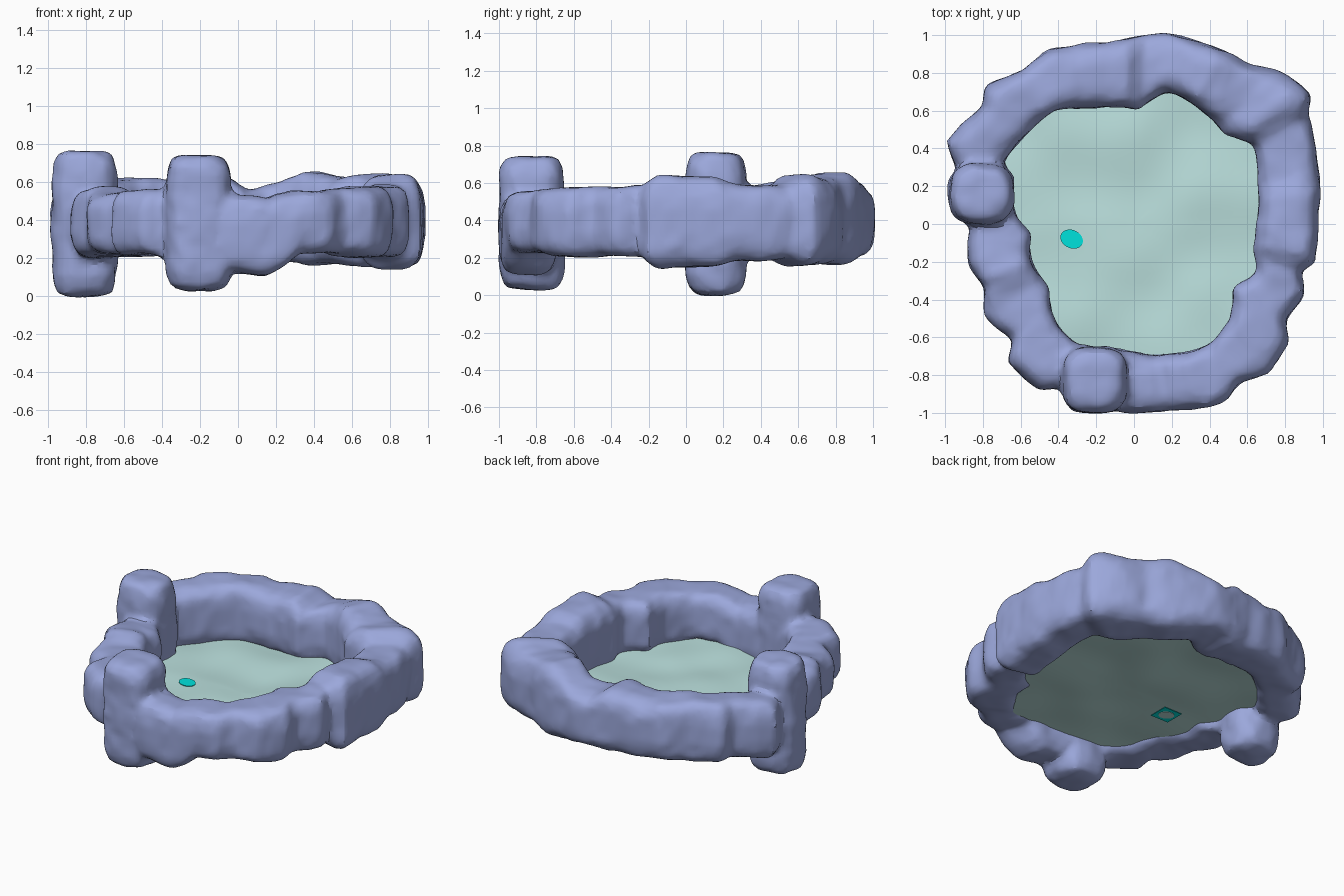
import bpy, bmesh, math
from mathutils import Vector, noise

if "Cube" in bpy.data.objects:
    bpy.data.objects.remove(bpy.data.objects["Cube"])

def material(name, col):
    m = bpy.data.materials.new(name)
    m.diffuse_color = (*col, 1)
    m.use_nodes = True
    m.node_tree.nodes["Principled BSDF"].inputs["Base Color"].default_value = m.diffuse_color
    return m

ROCK = material("blue grey stone", (0.33, 0.39, 0.71))
WATER = material("pale green water", (0.50, 0.75, 0.73))
CYAN = material("bright cyan", (0.0, 0.76, 0.72))

def finish(bm, name, mat, angle=None):
    bmesh.ops.recalc_face_normals(bm, faces=bm.faces[:])
    me = bpy.data.meshes.new(name)
    bm.to_mesh(me)
    bm.free()
    me.materials.append(mat)
    ob = bpy.data.objects.new(name, me)
    bpy.context.collection.objects.link(ob)
    if angle:
        smooth(ob, angle)
    return ob

def smooth(ob, angle):
    bpy.ops.object.select_all(action='DESELECT')
    ob.select_set(True)
    bpy.context.view_layer.objects.active = ob
    bpy.ops.object.shade_smooth_by_angle(angle=math.radians(angle))

# Outlines in plan (x, y) around the pond
OUTER = [(.97, 0), (.96, -.21), (.88, -.25), (.90, -.37), (.80, -.52), (.82, -.62), (.71, -.79), (.56, -.84),
         (.48, -.94), (.19, -.99), (-.10, -.99), (-.34, -.93), (-.39, -.87), (-.5, -.88), (-.67, -.73),
         (-.64, -.61), (-.79, -.49), (-.79, -.34), (-.88, -.2), (-.87, -.02), (-.93, .13), (-.92, .26),
         (-.99, .44), (-.80, .62), (-.79, .73), (-.6, .81), (-.45, .92), (-.13, .96), (.16, 1.01), (.37, .96),
         (.61, .845), (.79, .80), (.94, .69), (.92, .58), (.97, .34)]
INNER = [(.65, 0), (.63, -.13), (.65, -.25), (.52, -.34), (.51, -.5), (.41, -.63), (.13, -.69),
         (-.13, -.65), (-.31, -.63), (-.41, -.53), (-.45, -.34), (-.54, -.2), (-.54, -.05), (-.63, .05),
         (-.63, .24), (-.69, .32), (-.57, .47), (-.42, .60), (-.2, .61), (.03, .60), (.16, .70), (.29, .65),
         (.48, .47), (.63, .42), (.65, .24)]
# Wall heights: (degrees, top, bottom)
HEIGHTS = [(0, .64, .15), (10, .63, .15), (17, .59, .18), (32, .59, .19), (39, .65, .15), (48, .62, .17),
           (64, .66, .16), (75, .60, .20), (86, .56, .21), (93, .62, .19), (110, .60, .21), (127, .63, .21),
           (142, .61, .21), (155, .59, .19), (180, .54, .20), (200, .58, .21), (212, .54, .22),
           (228, .56, .22), (240, .56, .22), (262, .55, .13), (280, .52, .11), (284, .54, .14),
           (290, .56, .23), (301, .56, .23), (315, .58, .20), (334, .58, .21), (344, .59, .20), (350, .64, .14)]

def polar(pts):
    return sorted((math.degrees(math.atan2(y, x)) % 360, math.hypot(x, y)) for x, y in pts)

def sample(table, a, k=1):
    a %= 360
    t = [(table[-1][0] - 360, *table[-1][1:])] + table + [(table[0][0] + 360, *table[0][1:])]
    for p, q in zip(t, t[1:]):
        if p[0] <= a <= q[0]:
            f = (a - p[0]) / max(q[0] - p[0], 1e-6)
            return p[k] + (q[k] - p[k]) * f
    return t[-1][k]

out_r, in_r = polar(OUTER), polar(INNER)

def rough(v):
    return v + noise.noise_vector(v * 7) * .010 + noise.noise_vector(v * 15) * .008

def spow(c, e):
    return math.copysign(abs(c) ** e, c)

# Stone wall: rounded-square section swept around the outline
bm = bmesh.new()
N, M = 180, 28
rings = []
for i in range(N):
    a = 360 * i / N
    ang = math.radians(a)
    ro, ri = sample(out_r, a), sample(in_r, a)
    top, bot = sample(HEIGHTS, a, 1), sample(HEIGHTS, a, 2)
    ring = []
    for j in range(M):
        t = 2 * math.pi * (j + .5) / M
        r = (ro + ri) / 2 + (ro - ri) / 2 * spow(math.cos(t), .52)
        z = (top + bot) / 2 + (top - bot) / 2 * spow(math.sin(t), .58)
        ring.append(bm.verts.new(rough(Vector((r * math.cos(ang), r * math.sin(ang), z)))))
    rings.append(ring)
for i in range(N):
    p, q = rings[i], rings[(i + 1) % N]
    for j in range(M):
        k = (j + 1) % M
        bm.faces.new((p[j], q[j], q[k], p[k]))
wall = finish(bm, "stone_wall", ROCK)

# Upright stones: rounded boxes
def pillar(name, lo, hi, n):
    lo, hi = Vector(lo), Vector(hi)
    c, h = (lo + hi) / 2, (hi - lo) / 2
    bm = bmesh.new()
    bmesh.ops.create_cube(bm, size=2)
    bmesh.ops.subdivide_edges(bm, edges=bm.edges[:], cuts=15, use_grid_fill=True)
    for v in bm.verts:
        x, y, z = v.co
        rad = max(abs(x), abs(y))
        k = rad / max((abs(x) ** n + abs(y) ** n) ** (1 / n), 1e-6)
        s = 1 / (rad ** 4 + abs(z) ** 4) ** .25
        # corners round over a height comparable to the stone's width
        zz = math.copysign(h.z - h.x * (1 - s), z) if abs(z) > .999 else z * (h.z - h.x * .16)
        s = s if abs(z) > .999 else (1 - .16 * abs(z) ** 8)
        v.co = rough(c + Vector((x * k * s * h.x, y * k * s * h.y, zz)))
    return finish(bm, name, ROCK)

uprights = [pillar("left_upright_stone", (-.98, -.005, .0), (-.635, .325, .765), 2.6),
            pillar("front_upright_stone", (-.38, -1.0, .03), (-.035, -.65, .745), 3.2)]

# Fuse the stones into one rocky skin
bpy.ops.object.select_all(action='DESELECT')
for ob in uprights + [wall]:
    ob.select_set(True)
bpy.context.view_layer.objects.active = wall
bpy.ops.object.join()
mod = wall.modifiers.new("fuse", 'REMESH')
mod.mode = 'VOXEL'
mod.voxel_size = .022
bpy.ops.object.modifier_apply(modifier=mod.name)
for p in wall.data.polygons:
    p.material_index = 0
smooth(wall, 25)

# Water: rippled sheet reaching into the wall
def water_z(x, y):
    return .245 + .022 * noise.noise(Vector((x * 3, y * 3, 2)))

bm = bmesh.new()
S, R = 96, 14
centre = bm.verts.new((0, 0, water_z(0, 0)))
prev = None
for k in range(1, R + 1):
    ring = []
    for i in range(S):
        a = 360 * i / S
        r = (sample(in_r, a) + .05) * k / R
        x, y = r * math.cos(math.radians(a)), r * math.sin(math.radians(a))
        ring.append(bm.verts.new((x, y, water_z(x, y))))
    for i in range(S):
        j = (i + 1) % S
        bm.faces.new((prev[i], ring[i], ring[j], prev[j]) if prev else (centre, ring[i], ring[j]))
    prev = ring
water = finish(bm, "water", WATER, 60)
if water.data.polygons[0].normal.z < 0:
    water.data.flip_normals()

# Cyan spot on the water and the square plate showing beneath it
def plate(name, sides, rx, ry, z, turn, mat):
    bm = bmesh.new()
    vs = []
    for i in range(sides):
        t = 2 * math.pi * (i + .5) / sides
        p = Vector((rx * math.cos(t), ry * math.sin(t)))
        c, s = math.cos(turn), math.sin(turn)
        vs.append(bm.verts.new((-.33 + p.x * c - p.y * s, -.08 + p.x * s + p.y * c, z)))
    f = bm.faces.new(vs)
    g = bmesh.ops.extrude_face_region(bm, geom=[f])
    for v in g["geom"]:
        if isinstance(v, bmesh.types.BMVert):
            v.co.z += .004
    finish(bm, name, mat)

z0 = water_z(-.33, -.08)
plate("cyan_spot", 28, .062, .048, z0 + .006, math.radians(-25), CYAN)
plate("cyan_base", 4, .095, .095, z0 - .014, 0, CYAN)
plate("pale_underside_spot", 28, .05, .042, z0 - .017, math.radians(-25), WATER)
